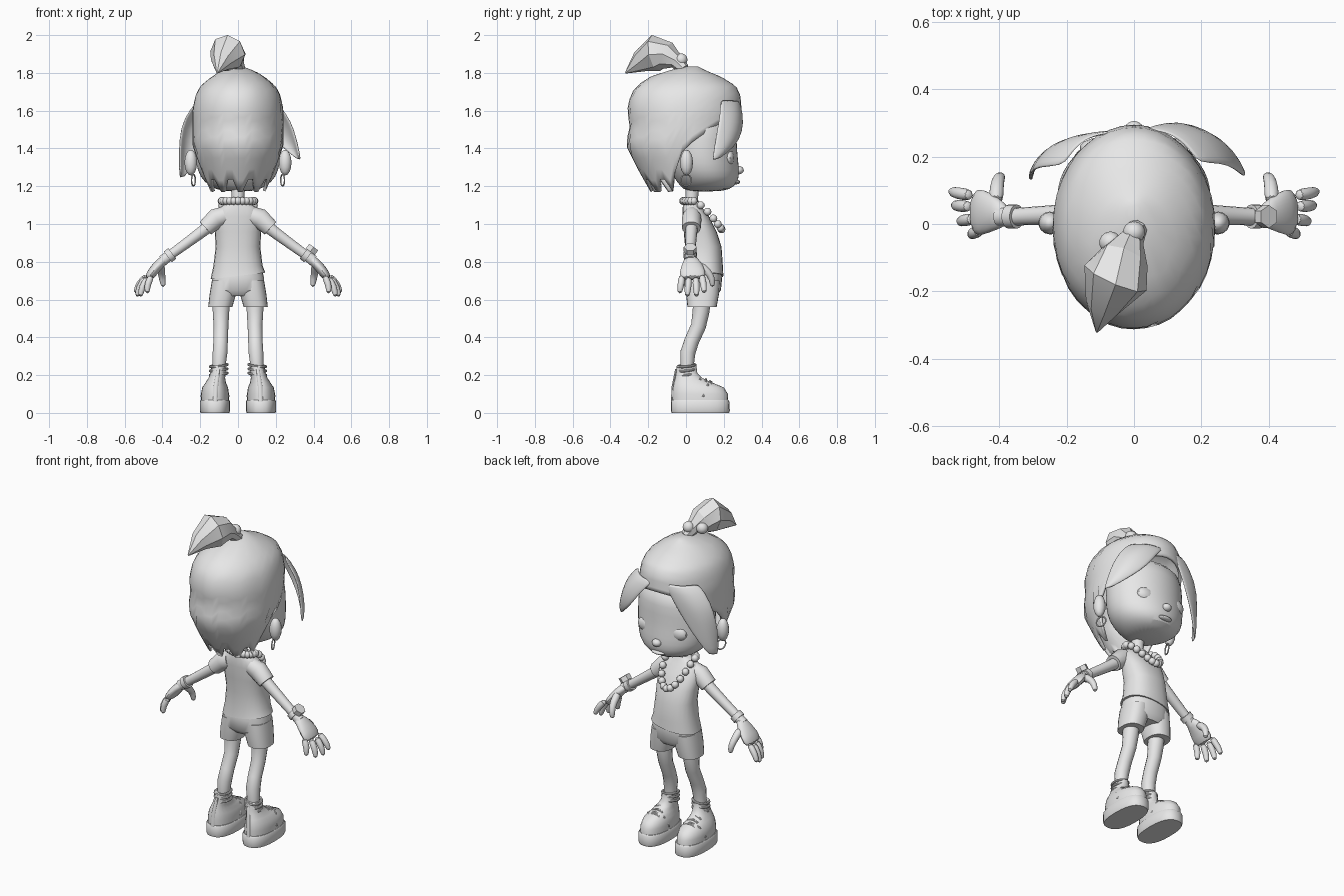
import bpy, math
from mathutils import Vector

if "Cube" in bpy.data.objects:
    bpy.data.objects.remove(bpy.data.objects["Cube"])

grey = bpy.data.materials.new("plain_grey")
grey.use_nodes = True
grey.diffuse_color = (0.8, 0.8, 0.8, 1)
grey.node_tree.nodes["Principled BSDF"].inputs["Base Color"].default_value = (0.8, 0.8, 0.8, 1)


def finish(ob, mirror=False, subsurf=0, solid=0, angle=40):
    ob.data.materials.append(grey)
    for p in ob.data.polygons:
        p.use_smooth = True
    ob.data.set_sharp_from_angle(angle=math.radians(angle))
    if solid:
        m = ob.modifiers.new("thickness", 'SOLIDIFY')
        m.thickness, m.offset = solid, -1
    if subsurf:
        m = ob.modifiers.new("smooth", 'SUBSURF')
        m.levels = m.render_levels = subsurf
    if mirror:
        ob.modifiers.new("mirror", 'MIRROR')
    return ob


def skin(name, rings, caps=(True, True), closed=True, **kw):
    """Join equal point rings into a surface."""
    n = len(rings[0])
    faces = []
    for i in range(len(rings) - 1):
        for j in range(n if closed else n - 1):
            k = (j + 1) % n
            faces.append((i*n + j, i*n + k, (i+1)*n + k, (i+1)*n + j))
    if caps[0]:
        faces.append(tuple(reversed(range(n))))
    if caps[1]:
        faces.append(tuple(range((len(rings)-1)*n, len(rings)*n)))
    me = bpy.data.meshes.new(name)
    me.from_pydata([tuple(v) for r in rings for v in r], [], faces)
    ob = bpy.data.objects.new(name, me)
    bpy.context.collection.objects.link(ob)
    return finish(ob, **kw)


def oval(z, cx, rx, back, front, n=24, power=1.0):
    pts = []
    for j in range(n):
        a = 2*math.pi*j/n
        c, s = math.cos(a), math.sin(a)
        c = math.copysign(abs(c)**power, c)
        s = math.copysign(abs(s)**power, s)
        pts.append(Vector((cx + rx*c, (back+front)/2 + (front-back)/2*s, z)))
    return pts


def stack(name, rows, power=1.0, **kw):
    """Horizontal ovals: height, centre x, half width, back y, front y."""
    return skin(name, [oval(*r, power=power) for r in rows], **kw)


def tube(name, pts, n=14, ref=(0, 1, 0), **kw):
    """Points: x, y, z, radius along ref, optional other radius."""
    rings = []
    for i, p in enumerate(pts):
        t = (Vector(pts[min(i+1, len(pts)-1)][:3]) - Vector(pts[max(i-1, 0)][:3])).normalized()
        u = Vector(ref)
        u = (u - t*u.dot(t)).normalized()
        v = t.cross(u)
        rings.append([Vector(p[:3]) + u*p[3]*math.cos(a) + v*p[-1]*math.sin(a)
                      for a in (2*math.pi*j/n for j in range(n))])
    return skin(name, rings, **kw)


def ball(name, loc, size, seg=14, **kw):
    bpy.ops.mesh.primitive_uv_sphere_add(segments=seg, ring_count=seg//2 + 1, radius=1)
    ob = bpy.context.object
    ob.name = name
    for v in ob.data.vertices:
        v.co = Vector([c*s for c, s in zip(v.co, size)]) + Vector(loc)
    return finish(ob, **kw)


def hoop(name, loc, major, minor, rot=(0, 0, 0)):
    bpy.ops.mesh.primitive_torus_add(major_radius=major, minor_radius=minor, major_segments=20,
                                     minor_segments=8, location=loc, rotation=rot)
    ob = bpy.context.object
    ob.name = name
    return finish(ob)


# Head and face
stack("head", [(1.17, 0, .08, .0, .2), (1.2, 0, .155, -.03, .265), (1.25, 0, .205, -.07, .285),
               (1.32, 0, .225, -.1, .28), (1.4, 0, .23, -.1, .27), (1.5, 0, .23, -.1, .27),
               (1.62, 0, .2, -.1, .25)], subsurf=1)
tube("neck", [(0, .03, 1.07, .038), (0, .03, 1.14, .034), (0, .035, 1.22, .036)])
ball("nose", (0, .28, 1.285), (.028, .026, .022))
ball("lips", (0, .265, 1.222), (.045, .022, .012))
ball("eyelids", (.1, .225, 1.35), (.062, .032, .045), mirror=True)
ball("ears", (.25, .003, 1.325), (.034, .034, .068), mirror=True)
for side in (-1, 1):
    hoop("earring", (side*.236, .0, 1.232), .03, .004, (0, math.pi/2, side*.35))

# Hair cap with a curved hairline and a jagged nape
profile = [(1.835, .02, .0, .06), (1.81, .09, -.1, .11), (1.78, .14, -.19, .185),
           (1.73, .2, -.265, .265), (1.68, .225, -.295, .288), (1.6, .242, -.312, .295),
           (1.52, .24, -.297, .285), (1.42, .242, -.32, .28), (1.28, .195, -.25, .2),
           (1.14, .14, -.17, .14)]


def hair_row(z):
    for a, b in zip(profile, profile[1:]):
        if z >= b[0]:
            f = (a[0] - z)/(a[0] - b[0])
            return [p + (q - p)*f for p, q in zip(a, b)]
    return profile[-1]


def hairline(j, n):
    s = math.sin(2*math.pi*j/n)
    if s > 0:
        return 1.38 + .22*s**.8
    return max(1.2, 1.38 + .6*s) + (.035 if j % 4 < 2 else -.03)*min(1, -3*s)


count, steps = 40, 14
rings = []
for i in range(steps + 1):
    ring = []
    for j in range(count):
        z = 1.835 + (hairline(j, count) - 1.835)*(i/steps)**1.3
        _, rx, back, front = hair_row(z)
        ring.append(oval(z, 0, rx, back, front, count)[j])
    rings.append(ring)
skin("hair_cap", rings[::-1], caps=(False, True), solid=.015, angle=50)


# Side locks framing the face
def lock(name, rows):
    strips = []
    for a, b in rows:
        a, b = Vector(a), Vector(b)
        out = Vector((a.x + b.x, a.y + b.y, 0)).normalized()*(a - b).length*.16
        strips.append([a + (b - a)*k/6 + out*math.sin(math.pi*k/6) for k in range(7)])
    ob = skin(name, strips, caps=(False, False), closed=False, subsurf=1, solid=.012)
    ob.modifiers["thickness"].offset = 0


lock("long_lock", [((-.04, .275, 1.66), (-.21, .17, 1.66)), ((-.1, .27, 1.56), (-.29, .17, 1.56)),
                   ((-.17, .25, 1.44), (-.31, .15, 1.45)), ((-.235, .22, 1.33), (-.31, .13, 1.34)),
                   ((-.28, .18, 1.25), (-.305, .13, 1.24))])
lock("short_lock", [((.02, .28, 1.65), (.19, .18, 1.66)), ((.09, .3, 1.58), (.26, .18, 1.58)),
                    ((.15, .3, 1.49), (.295, .165, 1.5)), ((.23, .26, 1.41), (.315, .15, 1.42)),
                    ((.31, .17, 1.345), (.33, .14, 1.335))])

# Top tuft and its bobbles
tube("hair_tuft", [(.01, -.01, 1.82, .03), (-.01, -.05, 1.86, .04), (-.03, -.1, 1.89, .075),
                   (-.055, -.16, 1.905, .1, .098), (-.09, -.24, 1.86, .055, .06),
                   (-.11, -.32, 1.80, .004)], n=8, ref=(1, 0, 0), angle=30)
for loc in ((0, -.025, 1.87), (-.07, -.055, 1.87)):
    ball("hair_bobble", loc, (.033,)*3)

# Shirt with a tilted hem
shirt = stack("shirt", [(.725, 0, .145, -.012, .198), (.78, 0, .13, -.005, .195),
                        (.88, 0, .118, -.005, .188), (.96, 0, .123, -.012, .162),
                        (1.04, 0, .128, -.018, .122), (1.085, 0, .1, -.018, .088),
                        (1.12, 0, .042, -.012, .07)], power=.85)
for v in shirt.data.vertices:
    if v.co.z < .75:
        v.co.z += .12*v.co.x
tube("sleeves", [(.07, .03, 1.045, .045, .05), (.115, .03, 1.03, .052, .055),
                 (.172, .028, .978, .05, .046)], mirror=True)

# Bead necklace
for i in range(24):
    a = 2*math.pi*i/24
    s = math.sin(a)
    drop = max(s, 0)
    ball("necklace_bead", (.088*math.cos(a), .04 + (.148 if s > 0 else .055)*s,
                           1.122 - .15*drop**1.4), (.021,)*3, seg=10)

# Shorts
stack("shorts_top", [(.62, 0, .1, .02, .165), (.65, 0, .14, -.008, .185),
                     (.72, 0, .137, -.012, .192), (.79, 0, .12, 0, .185)], power=.85)
stack("shorts_legs", [(.56, .094, .064, .008, .162), (.63, .08, .07, .0, .175),
                      (.7, .072, .066, .0, .18)], power=.85, mirror=True)

# Arms, wristbands and watch
tube("arms", [(.13, .03, 1.005, .034), (.2, .028, .952, .031), (.28, .025, .893, .028),
              (.345, .022, .846, .026), (.4, .022, .805, .03)], mirror=True)
tube("wristbands", [(.348, .022, .844, .036), (.372, .022, .826, .036)], mirror=True)
tube("watch_face", [(.383, .022, .854, .034), (.401, .022, .878, .034)], n=6)

# Hands: palm, four fingers and a thumb
tube("palms", [(.375, .022, .825, .03, .024), (.41, .03, .795, .05, .027),
               (.45, .035, .75, .072, .028), (.48, .035, .705, .07, .022)],
     subsurf=1, mirror=True)
for base, tip in (((.455, -.02, .73), (.48, -.034, .63)), ((.475, .015, .72), (.517, .006, .612)),
                  ((.485, .052, .72), (.535, .056, .612)), ((.48, .085, .73), (.545, .098, .632))):
    mid = [(p + q)/2 for p, q in zip(base, tip)]
    mid[0] += .014
    tube("finger", [(*base, .02), (*mid, .019), (*tip, .014)], n=10, subsurf=1, mirror=True)
tube("thumb", [(.41, .06, .79, .026), (.408, .115, .75, .021), (.4, .14, .71, .019),
               (.395, .14, .665, .013)], n=10, ref=(1, 0, 0), subsurf=1, mirror=True)

# Legs
tube("legs", [(.09, .085, .62, .046), (.09, .08, .54, .045), (.09, .066, .46, .04),
              (.092, .03, .38, .039), (.095, .01, .32, .04), (.1, .006, .25, .035),
              (.102, .005, .18, .035)], mirror=True)

# Shoes: sole, upper, wraps, laces and heel strip
stack("soles", [(0, .122, .076, -.077, .228), (.012, .122, .08, -.08, .232),
                (.06, .122, .08, -.08, .23), (.068, .122, .075, -.074, .224)],
      power=.8, mirror=True)
stack("shoe_uppers", [(.06, .122, .074, -.073, .224), (.1, .122, .074, -.074, .222),
                      (.135, .121, .068, -.07, .2), (.16, .118, .054, -.064, .14),
                      (.185, .112, .044, -.057, .085), (.21, .106, .04, -.053, .06),
                      (.25, .102, .037, -.048, .055)], power=.9, mirror=True)
for side in (-1, 1):
    for z in (.205, .228, .25):
        hoop("ankle_wrap", (side*.102, .003, z), .046, .007, (.1, side*.12, 0))
    for y, z in ((.075, .188), (.105, .178), (.135, .163)):
        tube("lace", [(side*(.118 + d), y, z - 2*abs(d)**1.5, .006) for d in (-.035, 0, .035)], n=8)
tube("heel_strips", [(.12, -.074, .06, .012, .006), (.117, -.07, .14, .012, .006),
                     (.104, -.052, .23, .01, .006)], n=8, ref=(1, 0, 0), mirror=True)
tube("toe_seams", [(.05, .09, .085, .006), (.066, .115, .145, .006), (.12, .128, .168, .006),
                   (.174, .115, .145, .006), (.194, .09, .085, .006)], n=8, mirror=True)
